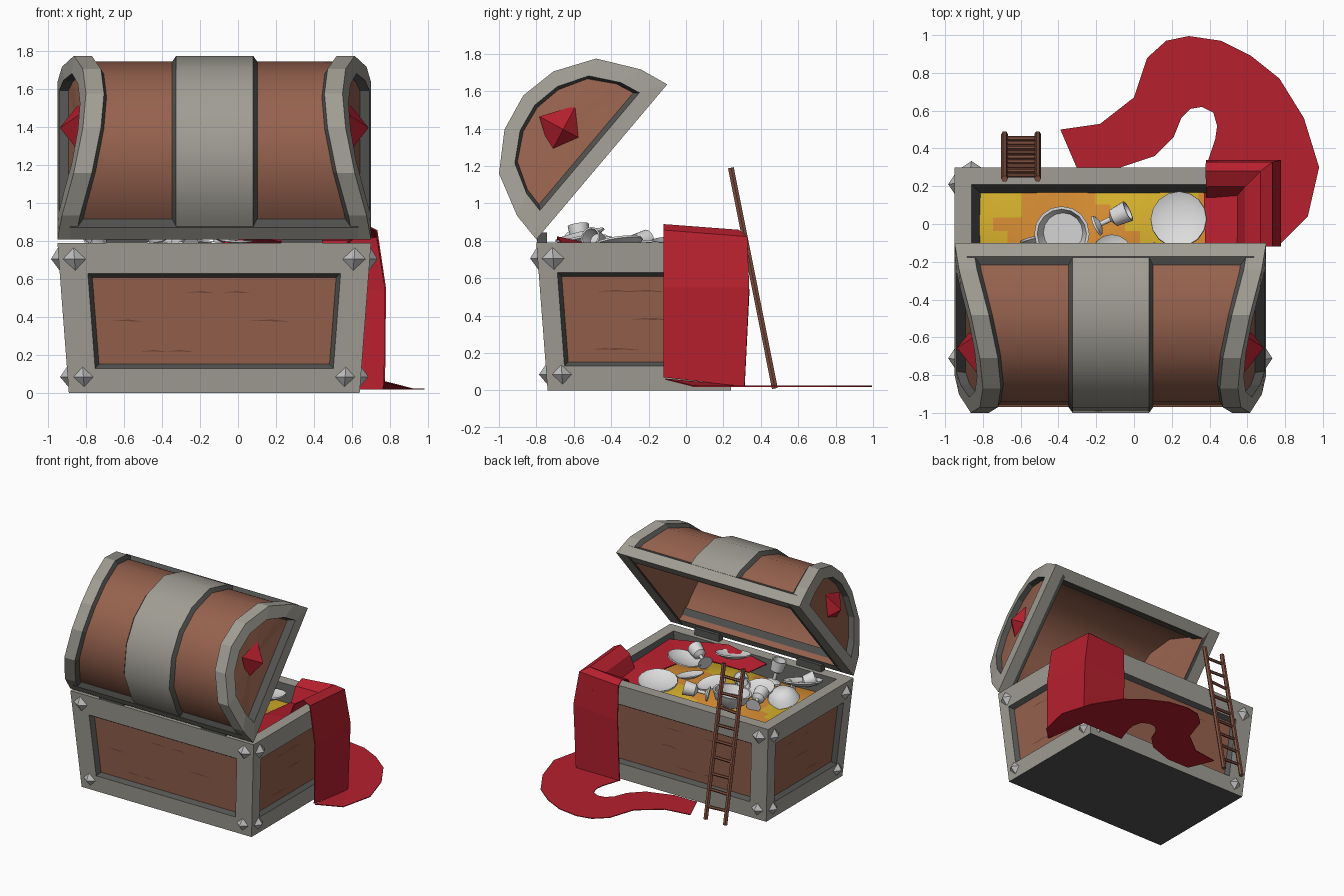
import bpy, bmesh, math, random
from mathutils import Vector, Euler

if "Cube" in bpy.data.objects:
    bpy.data.objects.remove(bpy.data.objects["Cube"])

random.seed(4)
COL = {
    "grey_trim": (.352, .337, .296), "dark_trim": (.088, .088, .085), "brown_wood": (.305, .122, .076),
    "dark_wood": (.17, .06, .038), "ladder_wood": (.22, .08, .05), "red_cloth": (.467, .014, .027),
    "silver": (.72, .72, .72), "stud_metal": (.52, .52, .52), "orange_gold": (.66, .26, .032),
    "yellow_gold": (.66, .43, .025)}
MAT = {}
for name, c in COL.items():
    MAT[name] = bpy.data.materials.new(name)
    MAT[name].diffuse_color = (*c, 1)


def build(name, polys, smooth=None, thick=0):
    """polys: list of (points, material name); shared points are welded."""
    bm = bmesh.new()
    used = []
    for pts, m in polys:
        if m not in used:
            used.append(m)
        f = bm.faces.new([bm.verts.new(p) for p in pts])
        f.material_index = used.index(m)
    bmesh.ops.remove_doubles(bm, verts=bm.verts, dist=1e-4)
    bmesh.ops.triangulate(bm, faces=[f for f in bm.faces if len(f.verts) > 4])
    bmesh.ops.recalc_face_normals(bm, faces=bm.faces)
    me = bpy.data.meshes.new(name)
    bm.to_mesh(me)
    bm.free()
    for m in used:
        me.materials.append(MAT[m])
    ob = bpy.data.objects.new(name, me)
    bpy.context.collection.objects.link(ob)
    if thick:
        s = ob.modifiers.new("thickness", "SOLIDIFY")
        s.thickness, s.offset = thick, 0
    if smooth:
        bpy.ops.object.select_all(action='DESELECT')
        bpy.context.view_layer.objects.active = ob
        ob.select_set(True)
        bpy.ops.object.shade_smooth_by_angle(angle=math.radians(smooth))
    return ob


def loft(rows, mats, closed=True):
    """Quads between successive rows of points; one material per strip."""
    out = []
    for a, b, m in zip(rows, rows[1:], mats):
        n = len(a)
        for i in range(n if closed else n - 1):
            j = (i + 1) % n
            out.append(([a[i], a[j], b[j], b[i]], m))
    return out


# ---- chest base: flared box with recessed panels ----
H = .79
BOT = [Vector((x, y, 0)) for x, y in ((-.89, -.74), (.64, -.74), (.64, .24), (-.89, .24))]
TOP = [Vector((x, y, H)) for x, y in ((-.95, -.8), (.7, -.8), (.7, .3), (-.95, .3))]


def side_pt(i, m, z, out=0.0):
    """Point on side i: m = margin from the left edge (negative: from the right)."""
    j = (i + 1) % 4
    a, b = BOT[i].lerp(TOP[i], z / H), BOT[j].lerp(TOP[j], z / H)
    d = (b - a).normalized()
    return (a if m >= 0 else b) + d * m + Vector((d.y, -d.x, 0)) * out


def rim(m, z):
    return [Vector((x + m * sx, y + m * sy, z)) for x, y, sx, sy in
            ((-.95, -.8, 1, 1), (.7, -.8, -1, 1), (.7, .3, -1, -1), (-.95, .3, 1, -1))]


polys, grain, studs = [], [], []
for i in range(4):
    m = (.148, .1)[i % 2]
    ring = lambda k, o: [side_pt(i, m + k, .13 + k, o), side_pt(i, -m - k, .13 + k, o),
                         side_pt(i, -m - k, .63 - k, o), side_pt(i, m + k, .63 - k, o)]
    outer = [BOT[i], BOT[(i + 1) % 4], TOP[(i + 1) % 4], TOP[i]]
    polys += loft([outer, ring(0, 0), ring(.022, -.035)], ["grey_trim", "dark_trim"])
    polys.append((ring(.022, -.035), "brown_wood"))
    # plank gaps
    for z in (.22, .38, .53):
        for _ in range(2):
            u = random.uniform(.2, .55 if i % 2 else 1.05)
            w = random.uniform(.12, .25)
            grain.append(([side_pt(i, u, z, -.031), side_pt(i, u + w, z - .004, -.031),
                           side_pt(i, u + w * .5, z + .007, -.031)], "dark_wood"))
    # pyramid studs
    for z, r in ((.705, .06), (.085, .052)):
        for u in (.083, -.083):
            c = side_pt(i, u, z)
            t = (side_pt(i, .3, z) - side_pt(i, .1, z)).normalized()
            up = (side_pt(i, u, z + .05) - c).normalized()
            tip = side_pt(i, u, z, .04)
            q = [c + t * r, c + up * r, c - t * r, c - up * r]
            studs += [([q[k], q[(k + 1) % 4], tip], "stud_metal") for k in range(4)]
polys += loft([TOP, rim(.09, H), rim(.155, .60)], ["grey_trim", "dark_trim"])
polys.append((BOT, "dark_trim"))
build("chest_base", polys)
build("plank_gaps", grain)
build("corner_studs", studs)

# ---- open lid, built in its own frame: d along the opening, n outwards ----
CX, MID = -.125, .5425
ARC = [(0, 0), (.03, .16), (.14, .38), (.34, .51), (.5425, .55), (.745, .51), (.945, .38), (1.055, .16), (1.085, 0)]


def L(x, d, n):
    return Vector((x, -.8 + .645 * d - .764 * n, .807 + .764 * d + .645 * n))


def half(n):
    return .825 - .15 * (max(n, 0) / .55) ** 1.5


def shrink(k):
    return [(MID + (d - MID) * (1 - k / MID), n * (1 - k / .55)) for d, n in ARC]


def scaled(s, base, t):
    return [(MID + (d - MID) * s, base + n * t) for d, n in ARC]


for s, side in ((-1, "left"), (1, "right")):
    row = lambda prof, inn: [L(CX + s * (half(n) - inn), d, n) for d, n in prof]
    rows = [row(scaled(.72, .11, .62), .045), row(scaled(.76, .085, .7), 0), row(ARC, 0),
            row(ARC, .095), row(shrink(.035), .125)]
    p = loft(rows, ["dark_trim", "grey_trim", "grey_trim", "dark_trim"])
    for r in (rows[0], rows[-1]):
        mid = sum(r, Vector()) / len(r)
        p += [([r[k], r[(k + 1) % 9], mid], "brown_wood") for k in range(9)]
    build(f"lid_{side}_end", p)
    # red jewel
    q = [L(CX + s * .71, MID + .145 * math.cos(a), .27 + .145 * math.sin(a))
         for a in (math.radians(12 + 90 * k) for k in range(4))]
    tip = L(CX + s * .812, MID, .27)
    build(f"{side}_jewel", [([q[k], q[(k + 1) % 4], tip], "red_cloth") for k in range(4)])

# wooden barrel skins, outside and inside
for nm, k in (("lid_barrel", .03), ("lid_lining", .1)):
    rows = [[L(CX + s * (half(n) - .11), d, n) for d, n in shrink(k)] for s in (-1, 1)]
    build(nm, loft(rows, ["brown_wood"], False), 35)

# centre band
rows = [[L(x, d, n) for d, n in shrink(k)] for x, k in ((-.35, .035), (-.325, 0), (.08, 0), (.105, .035))]
build("lid_centre_band", loft(rows, ["dark_trim", "grey_trim", "dark_trim"], False), 35)

# rails along both long edges of the lid
sec = [(0, 0), (.012, .085), (.05, .11), (.13, .09), (.09, 0)]
smat = ["grey_trim", "dark_trim", "dark_trim", "dark_trim", "grey_trim"]
for nm, f in (("lid_hinge_rail", lambda d: d), ("lid_front_rail", lambda d: 1.085 - d)):
    build(nm, loft([[L(CX - .76, f(d), n), L(CX + .76, f(d), n)] for d, n in sec + sec[:1]], smat, False))

# hinges
for x in (CX - .46, CX + .46):
    bpy.ops.mesh.primitive_cube_add(size=1, location=(x, -.77, .81))
    ob = bpy.context.object
    ob.name, ob.scale = "hinge", (.22, .055, .07)
    ob.data.materials.append(MAT["dark_trim"])

# ---- gold heap, coloured in patches ----
NX, NY = 18, 12


def heap(x, y):
    u, v = (x + .125) / .7, (y + .25) / .43
    return .655 + .075 * max(0, 1 - u * u) * max(0, 1 - v * v) + .012 * math.sin(9 * x + 2) * math.cos(11 * y)


def gp(i, j):
    x, y = -.825 + 1.4 * i / NX, -.675 + .85 * j / NY
    return Vector((x, y, heap(x, y)))


polys = []
for i in range(NX):
    for j in range(NY):
        c = (gp(i, j) + gp(i + 1, j + 1)) / 2
        w = math.sin(7 * c.x + 1.3) + math.sin(8 * c.y + 4 * c.x)
        polys.append(([gp(i, j), gp(i + 1, j), gp(i + 1, j + 1), gp(i, j + 1)],
                      "yellow_gold" if w > .45 or (c.x < -.6 and c.y > 0) else "orange_gold"))
build("gold_heap", polys, 40)

# ---- silverware turned from profiles ----
PLATE = [(0, 0), (.08, 0), (.15, .03), (.148, .042), (.1, .018), (0, .014)]
BOWL = [(0, 0), (.06, 0), (.115, .045), (.14, .11), (.125, .11), (.1, .05), (0, .02)]
GOBLET = [(0, 0), (.06, 0), (.055, .012), (.014, .03), (.014, .09), (.05, .11), (.06, .2), (.05, .2), (.04, .125), (0, .12)]


def lathe(name, prof, loc, rot, size=1.0):
    rows = [[Vector((r * math.cos(a), r * math.sin(a), z)) for a in
             (math.tau * k / 16 for k in range(16))] for r, z in prof[1:-1]]
    p = loft(rows, ["silver"] * len(rows)) + [(rows[0], "silver"), (rows[-1], "silver")]
    ob = build(name, p, 40)
    ob.location, ob.scale = loc, (size,) * 3
    ob.rotation_euler = Euler([math.radians(a) for a in rot])


for loc, rot, s in (((.24, .02, .73), (-8, -6, 0), 1), ((.27, -.36, .76), (8, -12, 0), .9),
                    ((-.67, -.55, .75), (14, 10, 0), 1), ((-.03, -.56, .80), (14, 5, 0), .9),
                    ((-.12, -.17, .745), (-10, 12, 0), .75), ((-.45, -.3, .74), (-12, 0, 0), .8),
                    ((.1, -.2, .74), (6, 14, 0), .7)):
    lathe("plate", PLATE, loc, rot, s)
lathe("bowl", BOWL, (-.37, -.04, .70), (6, -6, 0), 1.05)
lathe("upturned_bowl", BOWL, (-.62, -.33, .79), (168, 8, 0), .9)
for loc, rot in (((-.2, -.01, .76), (0, 78, 25)), ((-.4, -.55, .70), (8, -12, 0)), ((-.55, -.08, .73), (80, 0, 15)),
                 ((.12, -.42, .77), (75, 0, 60)), ((-.25, -.35, .77), (0, 80, 130)), ((-.6, -.5, .74), (70, 0, -50))):
    lathe("goblet", GOBLET, loc, rot, .95)

# ---- red cloth ----
# draped over the back right corner: (side offset, back offset, z at start, corner, side end)
drape = [(-.17, -.17, .66, .64, .68), (-.11, -.1, .80, .80, .83), (-.03, -.02, .83, .855, .885),
         (.03, .025, .80, .82, .855), (.075, .035, .52, .55, .55), (.07, .01, .02, .02, .07)]
rows = [[Vector((.38, .3 + b, z0)), Vector((.7 + a, .3 + b, z1)), Vector((.7 + a, -.12, z2))]
        for a, b, z0, z1, z2 in drape]
build("draped_cloth", loft(rows, ["red_cloth"] * 5, False), thick=.008)

# pooled and trailing on the ground
pool = [(.77, -.11), (.92, .04), (.98, .3), (.9, .56), (.77, .77), (.62, .89), (.46, .97), (.29, .995), (.17, .97),
        (.07, .88), (0, .67), (-.18, .53), (-.39, .5), (-.3, .29), (-.1, .29), (.11, .36), (.21, .46), (.25, .56),
        (.3, .61), (.36, .62), (.42, .59), (.44, .52), (.43, .45), (.38, .3), (.76, .3)]
build("trailing_cloth", [([Vector((x, y, .06 if y < 0 else .022)) for x, y in pool], "red_cloth")], thick=.006)

# lining the inside of the chest
path = [((.37, .16, .68), (.58, .16, .69)), ((.38, -.2, .72), (.6, -.2, .74)), ((.32, -.42, .73), (.6, -.64, .75)),
        ((.08, -.47, .77), (.1, -.69, .82)), ((-.2, -.52, .74), (-.25, -.68, .76))]
build("inner_cloth", [([Vector(a[0]), Vector(a[1]), Vector(b[1]), Vector(b[0])], "red_cloth")
                      for a, b in zip(path, path[1:])], thick=.008)


# ---- leaning ladder ----
def rod(a, b, r):
    a, b = Vector(a), Vector(b)
    q = (b - a).to_track_quat('Z', 'Y')
    ring = [q @ Vector((r * math.cos(math.tau * k / 6), r * math.sin(math.tau * k / 6), 0)) for k in range(6)]
    lo, hi = [a + v for v in ring], [b + v for v in ring]
    return loft([lo, hi], ["ladder_wood"]) + [(lo, "ladder_wood"), (hi, "ladder_wood")]


polys = []
for x in (-.685, -.51):
    polys += rod((x, .475, .01), (x, .24, 1.19), .018)
for k in range(9):
    t = .09 + .83 * k / 8
    y, z = .475 - .235 * t, .01 + 1.18 * t
    polys += rod((-.69, y, z), (-.505, y, z + random.uniform(-.012, .012)), .012)
build("ladder", polys)

for m in bpy.data.materials:
    if m.users and not m.is_grease_pencil:
        m.use_nodes = True
        m.node_tree.nodes["Principled BSDF"].inputs["Base Color"].default_value = m.diffuse_color
